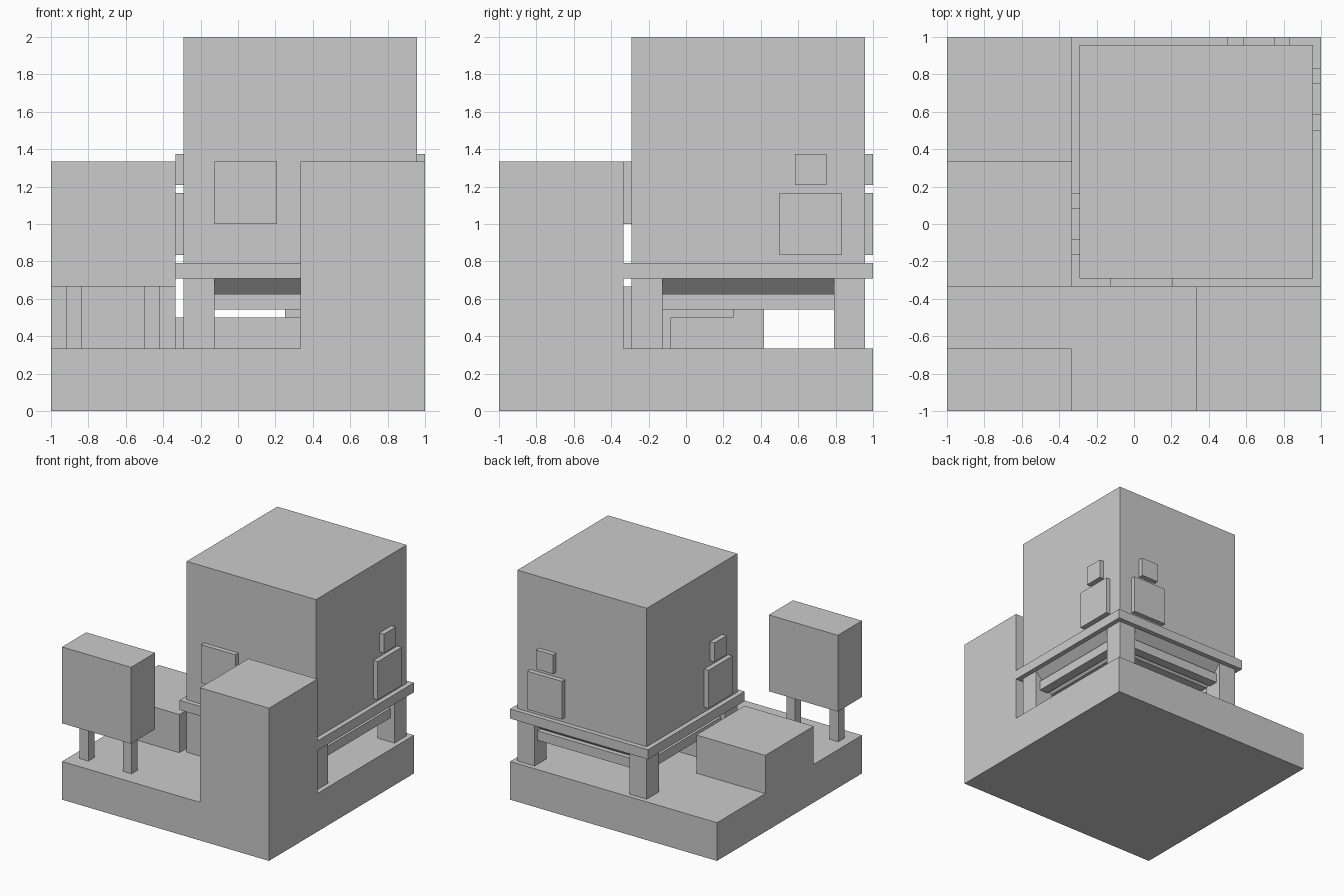
import bpy
import bmesh

if "Cube" in bpy.data.objects:
    bpy.data.objects.remove(bpy.data.objects["Cube"])

U = 1 / 24  # design grid: the model is 48 units wide


def mesh_object(name, verts, faces):
    bm = bmesh.new()
    vs = [bm.verts.new([c * U for c in v]) for v in verts]
    for f in faces:
        bm.faces.new([vs[i] for i in f])
    bmesh.ops.recalc_face_normals(bm, faces=bm.faces[:])
    me = bpy.data.meshes.new(name)
    bm.to_mesh(me)
    bm.free()
    ob = bpy.data.objects.new(name, me)
    bpy.context.collection.objects.link(ob)
    return ob


def box(name, x, y, z, inset=0):
    """Box from (min, max) ranges; inset narrows the bottom into a frustum."""
    verts = []
    for zz, i in ((z[0], inset), (z[1], 0)):
        verts += [(x[0] + i, y[0] + i, zz), (x[1] - i, y[0] + i, zz),
                  (x[1] - i, y[1] - i, zz), (x[0] + i, y[1] - i, zz)]
    sides = [(k, (k + 1) % 4, (k + 1) % 4 + 4, k + 4) for k in range(4)]
    return mesh_object(name, verts, [(3, 2, 1, 0), (4, 5, 6, 7)] + sides)


# Ground slab and solid blocks
box("base", (-24, 24), (-24, 24), (0, 8))
box("corner_block", (8, 24), (-24, -8), (8, 32))
box("low_block", (-24, -8), (-8, 8), (8, 16))

# Raised cabinet on two legs
box("cabinet", (-24, -8), (-24, -16), (16, 32))
for cx in (-21, -11):
    box("cabinet_leg", (cx - 1, cx + 1), (-21, -19), (8, 16))

# Large tank, its rim slab and tapered underside
box("tank", (-7, 23), (-7, 23), (19, 48))
box("tank_rim", (-8, 24), (-8, 24), (17, 19))
box("tank_hopper", (-7, 23), (-7, 23), (13, 17), inset=4)

# Tank legs and the rails between them
for a in (-7, 19):
    for b in (-7, 19):
        box("tank_leg", (a, a + 4), (b, b + 4), (8, 17))
for a in (-6, 20):
    box("rail_x", (-3, 19), (a, a + 2), (13, 15))
    box("rail_y", (a, a + 2), (-3, 19), (13, 15))

# Pipe from the low block to the centre of the tank
box("pipe_run", (-8, 10), (-2, 2), (8, 12))
box("pipe_turn", (6, 10), (2, 10), (8, 12))
box("pipe_riser", (6, 10), (6, 10), (12, 13))

# Raised panels on the tank walls
box("front_panel", (-3, 5), (-8, -7), (24, 32))
for label, half, z in (("large", 4, (20, 28)), ("small", 2, (29, 33))):
    box(label + "_panel_left", (-8, -7), (-half, half), z)
    box(label + "_panel_right", (23, 24), (16 - half, 16 + half), z)
    box(label + "_panel_back", (16 - half, 16 + half), (23, 24), z)
